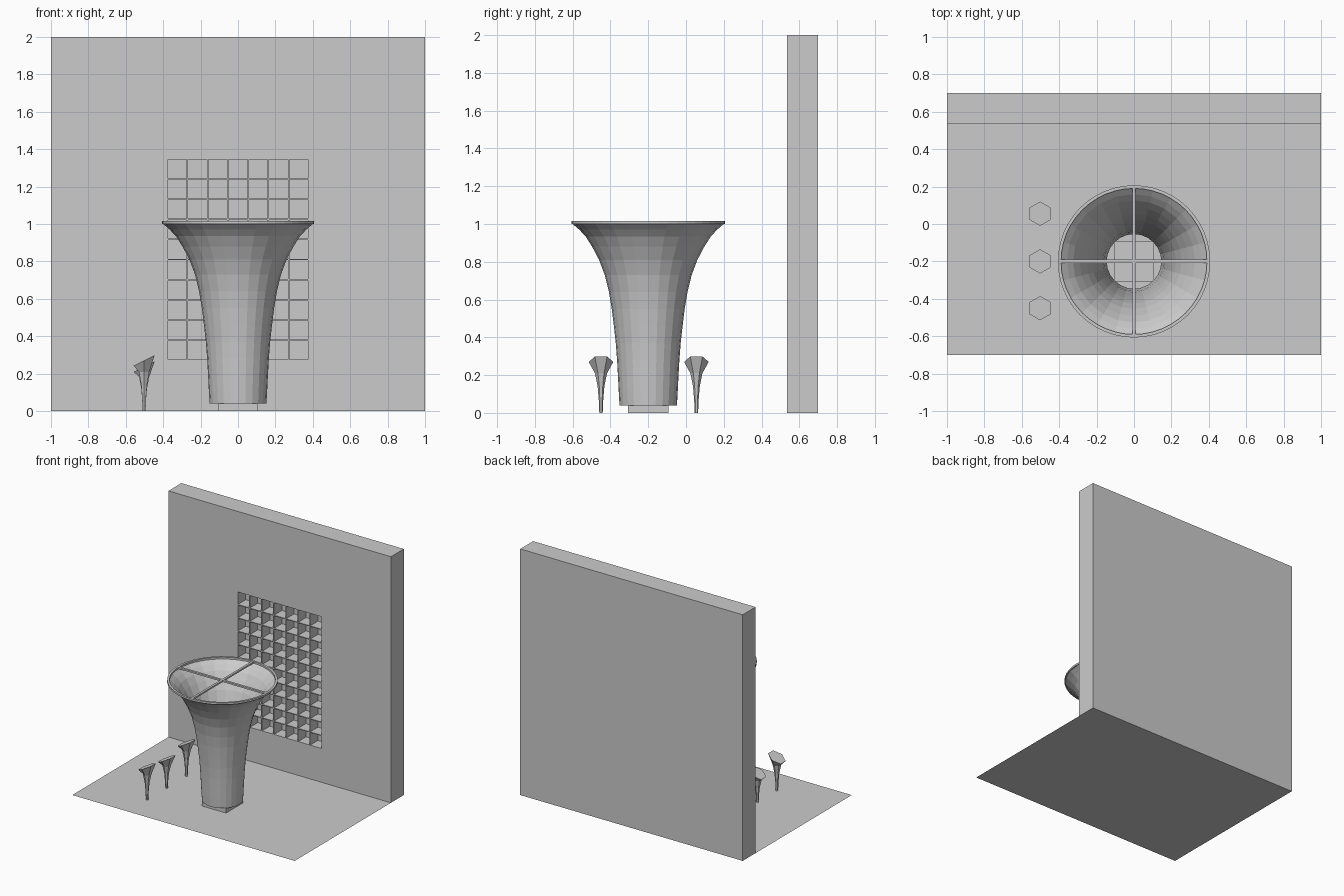
import bpy, bmesh
from math import sin, cos, pi

if "Cube" in bpy.data.objects:
    bpy.data.objects.remove(bpy.data.objects["Cube"], do_unlink=True)

grey = bpy.data.materials.new("light grey")
grey.use_nodes = True
grey.diffuse_color = (0.6, 0.6, 0.6, 1)
grey.node_tree.nodes["Principled BSDF"].inputs["Base Color"].default_value = (0.6, 0.6, 0.6, 1)


def finish(name, bm):
    bmesh.ops.remove_doubles(bm, verts=bm.verts, dist=0.0001)
    mesh = bpy.data.meshes.new(name)
    bm.to_mesh(mesh)
    bm.free()
    mesh.materials.append(grey)
    obj = bpy.data.objects.new(name, mesh)
    bpy.context.collection.objects.link(obj)
    return obj


def quad(bm, *points):
    bm.faces.new([bm.verts.new(p) for p in points])


def box(name, low, high):
    bm = bmesh.new()
    bmesh.ops.create_cube(bm, size=1)
    for v in bm.verts:
        v.co = [(a + b) / 2 + c * (b - a) for a, b, c in zip(low, high, v.co)]
    return finish(name, bm)


def lathe(name, profile, sides, centre, closed=False, cap=False, tilt=0.0, phase=0.0):
    """Revolve (radius, height) points; tilt slants the last ring along x."""
    bm = bmesh.new()
    rings = []
    for r, z in profile:
        slope = tilt if (r, z) == profile[-1] else 0
        ring = []
        for i in range(sides):
            a = 2 * pi * i / sides + phase
            x, y = r * cos(a), r * sin(a)
            ring.append(bm.verts.new((centre[0] + x, centre[1] + y, z + slope * x)))
        rings.append(ring)
    pairs = list(zip(rings, rings[1:]))
    if closed:
        pairs.append((rings[-1], rings[0]))
    for lower, upper in pairs:
        for i in range(sides):
            j = (i + 1) % sides
            bm.faces.new((lower[i], lower[j], upper[j], upper[i]))
    if cap:
        bm.faces.new(rings[0][::-1])
        bm.faces.new(rings[-1])
    return finish(name, bm)


# Ground sheet
bm = bmesh.new()
quad(bm, (-1, -0.7, 0), (1, -0.7, 0), (1, 0.7, 0), (-1, 0.7, 0))
finish("ground", bm)

# Back wall with a grid of square recesses
FRONT, BACK, DEPTH, CELL = 0.535, 0.7, 0.1, 0.101
xs, zs = [-1], [0]
for i in range(7):
    xs += [-0.3755 + i * 0.1083, -0.3755 + i * 0.1083 + CELL]
for i in range(10):
    zs += [0.275 + i * 0.1077, 0.275 + i * 0.1077 + CELL]
xs.append(1)
zs.append(2)
bm = bmesh.new()
for i, (x0, x1) in enumerate(zip(xs, xs[1:])):
    for j, (z0, z1) in enumerate(zip(zs, zs[1:])):
        corners = [(x0, z0), (x1, z0), (x1, z1), (x0, z1)]
        if i % 2 and j % 2:
            quad(bm, *[(x, FRONT + DEPTH, z) for x, z in corners])
            for (xa, za), (xb, zb) in zip(corners, corners[1:] + corners[:1]):
                quad(bm, (xa, FRONT, za), (xb, FRONT, zb),
                     (xb, FRONT + DEPTH, zb), (xa, FRONT + DEPTH, za))
        else:
            quad(bm, *[(x, FRONT, z) for x, z in corners])
outline = [(-1, 0), (1, 0), (1, 2), (-1, 2)]
for (xa, za), (xb, zb) in zip(outline, outline[1:] + outline[:1]):
    quad(bm, (xa, FRONT, za), (xa, BACK, za), (xb, BACK, zb), (xb, FRONT, zb))
quad(bm, *[(x, BACK, z) for x, z in reversed(outline)])
bmesh.ops.remove_doubles(bm, verts=bm.verts, dist=0.0001)
bmesh.ops.recalc_face_normals(bm, faces=bm.faces)
finish("back_wall", bm)

# Flared funnel shell, open at both ends
C = (0, -0.2)
outer = [(0.152, 0.04), (0.156, 0.11), (0.16, 0.19), (0.165, 0.28), (0.172, 0.37),
         (0.182, 0.46), (0.193, 0.55), (0.208, 0.64), (0.23, 0.73), (0.26, 0.81),
         (0.297, 0.88), (0.332, 0.935), (0.365, 0.97), (0.4, 1.0)]
inner = [(r - 0.006, z + 0.002) for r, z in reversed(outer)]
lathe("funnel", outer + inner, 24, C, closed=True)

# Rim and crossed braces
lathe("funnel_rim", [(0.39, 1.0), (0.407, 1.0), (0.407, 1.015), (0.39, 1.015)], 48, C, closed=True)
box("brace_across", (-0.395, -0.209, 1.001), (0.395, -0.191, 1.014))
box("brace_along", (-0.009, -0.595, 1.001), (0.009, 0.195, 1.014))

# Square foot with low steps
for name, half, top in (("foot", 0.108, 0.04), ("foot_step", 0.085, 0.046)):
    box(name, (-half, C[1] - half, 0), (half, C[1] + half, top))

# Row of three small six-sided horns with slanted tops
horn = [(0.009, 0), (0.012, 0.07), (0.018, 0.14), (0.032, 0.21), (0.065, 0.27)]
for name, y, scale in (("front_horn", -0.45, 1), ("middle_horn", -0.2, 0.88), ("rear_horn", 0.055, 1)):
    lathe(name, [(r, z * scale) for r, z in horn], 6, (-0.502, y), cap=True, tilt=0.5, phase=pi / 6)
